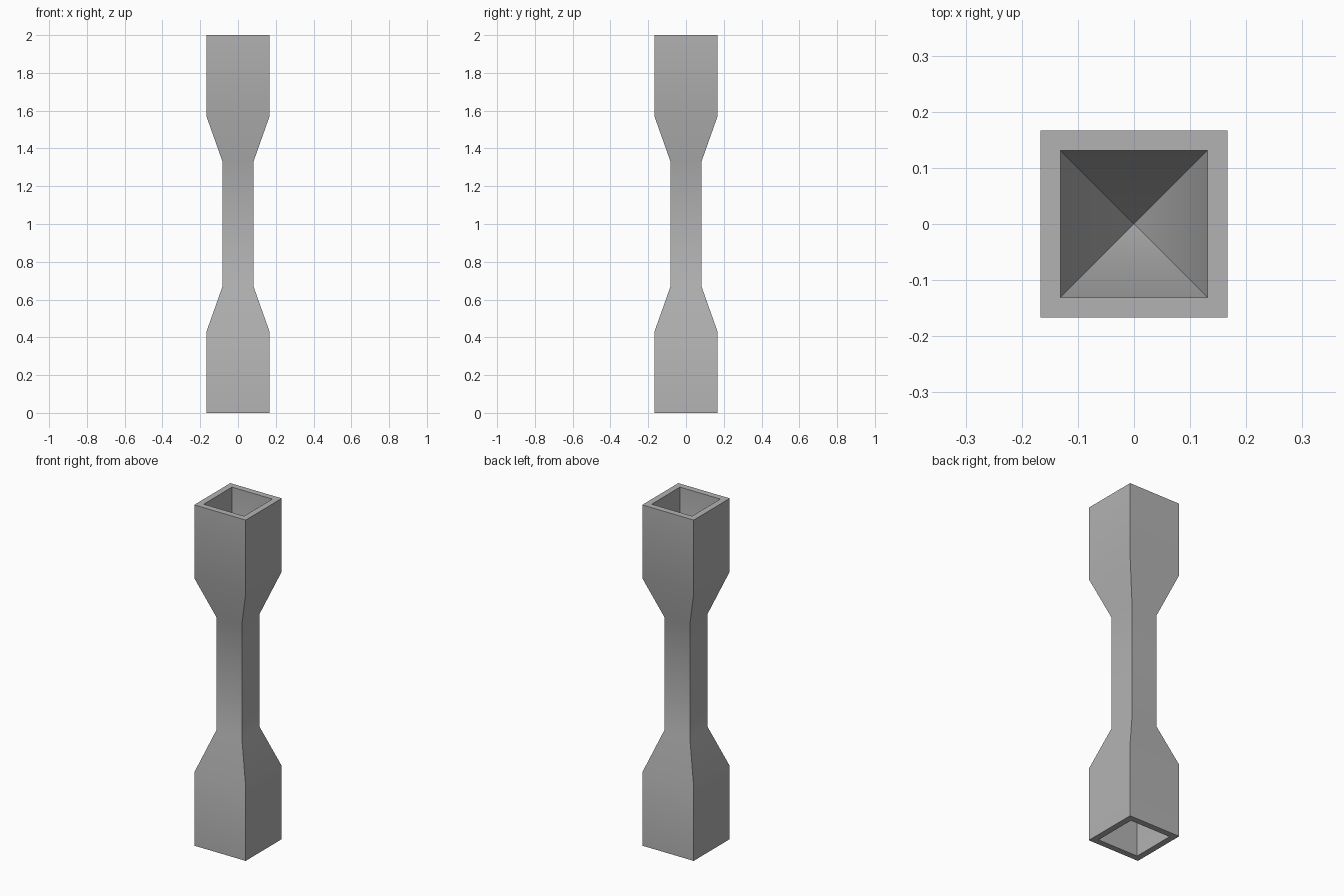
import bpy, bmesh, math

cube = bpy.data.objects.get("Cube")
if cube:
    bpy.data.objects.remove(cube, do_unlink=True)

grey = bpy.data.materials.new("plain grey")
grey.use_nodes = True
colour = (0.45, 0.45, 0.45, 1)
grey.diffuse_color = colour
grey.node_tree.nodes["Principled BSDF"].inputs["Base Color"].default_value = colour

# Half width and height, from the lower socket tip, over the outside, to the upper tip
HALF, WAIST, SOCKET = 0.167, 0.083, 0.131
BEND, NECK = 0.43, 0.667
lower = [(SOCKET, BEND), (SOCKET, 0), (HALF, 0), (HALF, BEND), (WAIST, NECK)]
profile = lower + [(r, 2 - z) for r, z in reversed(lower)]

bm = bmesh.new()


def square(r, z):
    return [bm.verts.new((r * x, r * y, z))
            for x, y in ((-1, -1), (1, -1), (1, 1), (-1, 1))]


# Square rings joined along the profile
rings = [square(r, z) for r, z in profile]
for a, b in zip(rings, rings[1:]):
    for i in range(4):
        j = (i + 1) % 4
        bm.faces.new((a[i], a[j], b[j], b[i]))

# Pointed socket bottoms
for ring, z in ((rings[0], NECK), (rings[-1], 2 - NECK)):
    tip = bm.verts.new((0, 0, z))
    for i in range(4):
        bm.faces.new((ring[i], ring[(i + 1) % 4], tip))

bmesh.ops.recalc_face_normals(bm, faces=bm.faces)
mesh = bpy.data.meshes.new("waisted_post")
bm.to_mesh(mesh)
bm.free()
mesh.materials.append(grey)

post = bpy.data.objects.new("waisted_post", mesh)
bpy.context.collection.objects.link(post)
bpy.context.view_layer.objects.active = post
post.select_set(True)
bpy.ops.object.shade_smooth_by_angle(angle=math.radians(35))
